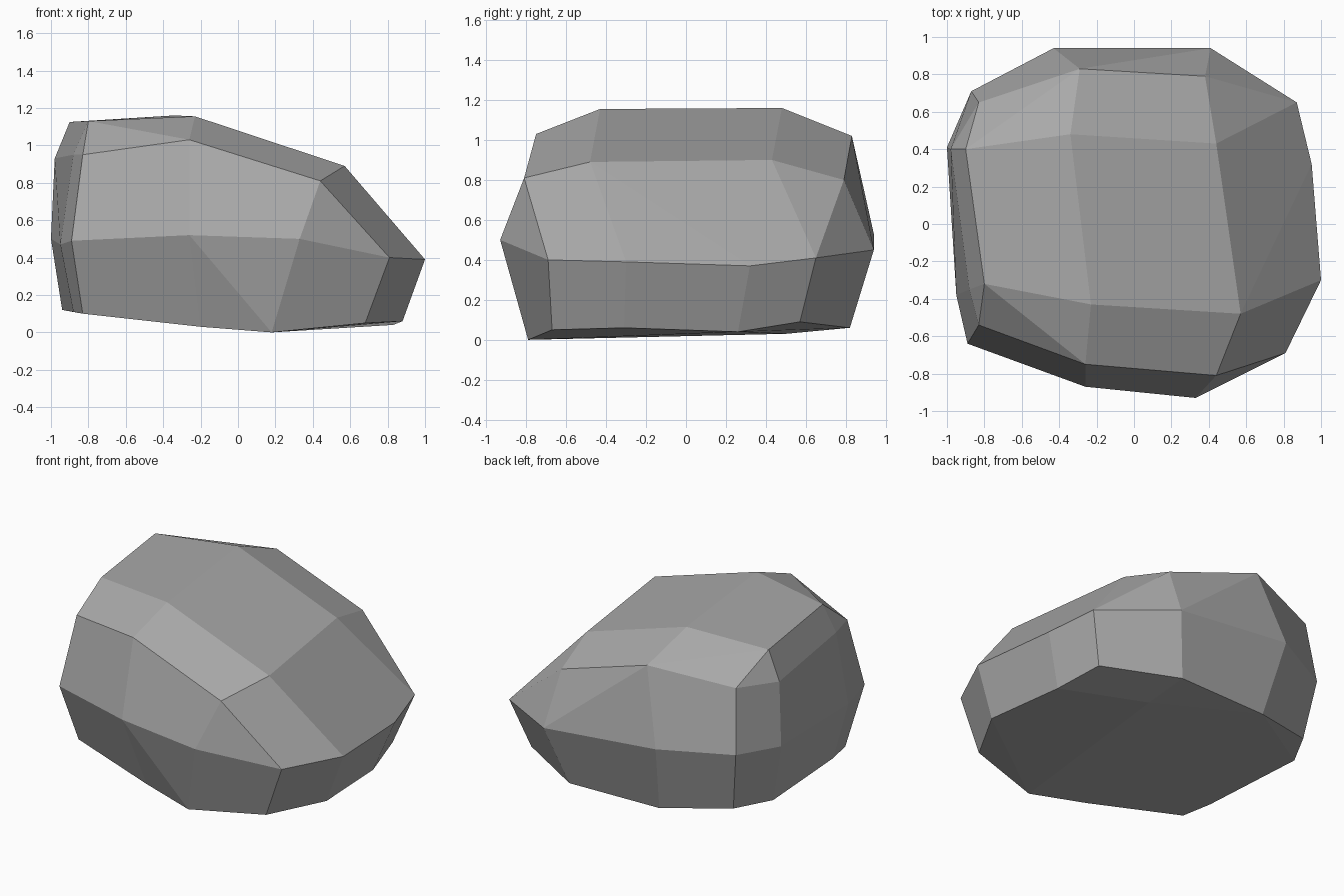
import bpy
import bmesh
from math import radians

# Remove the default cube if it exists
default_cube = bpy.data.objects.get("Cube")
if default_cube:
    bpy.data.objects.remove(default_cube, do_unlink=True)


def flat_material(name, colour):
    material = bpy.data.materials.new(name)
    material.use_nodes = True
    material.diffuse_color = colour
    shader = material.node_tree.nodes["Principled BSDF"]
    shader.inputs["Base Color"].default_value = colour
    return material


def faceted_stone(name, sections, material):
    """Wrap a skin of flat facets around a stack of outline sections."""
    mesh = bpy.data.meshes.new(name)
    stone = bmesh.new()
    for section in sections:
        for corner in section:
            stone.verts.new(corner)
    hull = bmesh.ops.convex_hull(stone, input=stone.verts)
    leftovers = {v for v in hull["geom_interior"] + hull["geom_unused"]
                 if isinstance(v, bmesh.types.BMVert)}
    bmesh.ops.delete(stone, geom=list(leftovers), context="VERTS")
    # Merge near-coplanar triangles into clean four-sided facets
    bmesh.ops.join_triangles(stone, faces=stone.faces,
                             angle_face_threshold=radians(12),
                             angle_shape_threshold=radians(60))
    bmesh.ops.recalc_face_normals(stone, faces=stone.faces)
    for face in stone.faces:
        face.smooth = False
    stone.to_mesh(mesh)
    stone.free()
    mesh.materials.append(material)
    rock = bpy.data.objects.new(name, mesh)
    bpy.context.collection.objects.link(rock)
    return rock


# Sloping crown: four rows from front to back, each running left to right
crown_front = [(-.83, -.54, .95), (-.26, -.75, 1.03), (.44, -.81, .81), (.81, -.69, .4)]
crown_near = [(-.8, -.32, 1.13), (-.23, -.43, 1.155), (.57, -.48, .89), (1, -.3, .39)]
crown_far = [(-.9, .4, 1.125), (-.34, .48, 1.16), (.44, .43, .9), (.95, .32, .37)]
crown_back = [(-.83, .65, .94), (-.29, .83, 1.02), (.38, .79, .8), (.87, .65, .41)]

# Widest belt around the front, the tall end and the back
belt_front = [(-.89, -.64, .49), (-.26, -.87, .52), (.33, -.93, .5)]
belt_back = [(-.87, .71, .52), (-.43, .94, .53), (.41, .94, .45)]
tall_end = [(-.88, -.35, .95), (-.98, .4, .93), (-.95, -.38, .47), (-1, .41, .5)]

# Narrower foot rim and the nearly flat underside
foot_front = [(-.83, -.52, .1), (-.2, -.69, .03), (.18, -.79, 0), (.68, -.67, .05)]
foot_back = [(-.81, .65, .12), (-.36, .8, .06), (.3, .82, .06), (.76, .57, .09)]
foot_ends = [(-.88, -.32, .11), (-.94, .41, .12), (.88, -.31, .06), (.83, .26, .04)]
underside = [(.26, -.4, .03), (.3, .5, .03)]

stone_grey = flat_material("stone grey", (.4, .4, .4, 1))
faceted_stone("boulder",
              [crown_front, crown_near, crown_far, crown_back,
               belt_front, belt_back, tall_end,
               foot_front, foot_back, foot_ends, underside],
              stone_grey)
